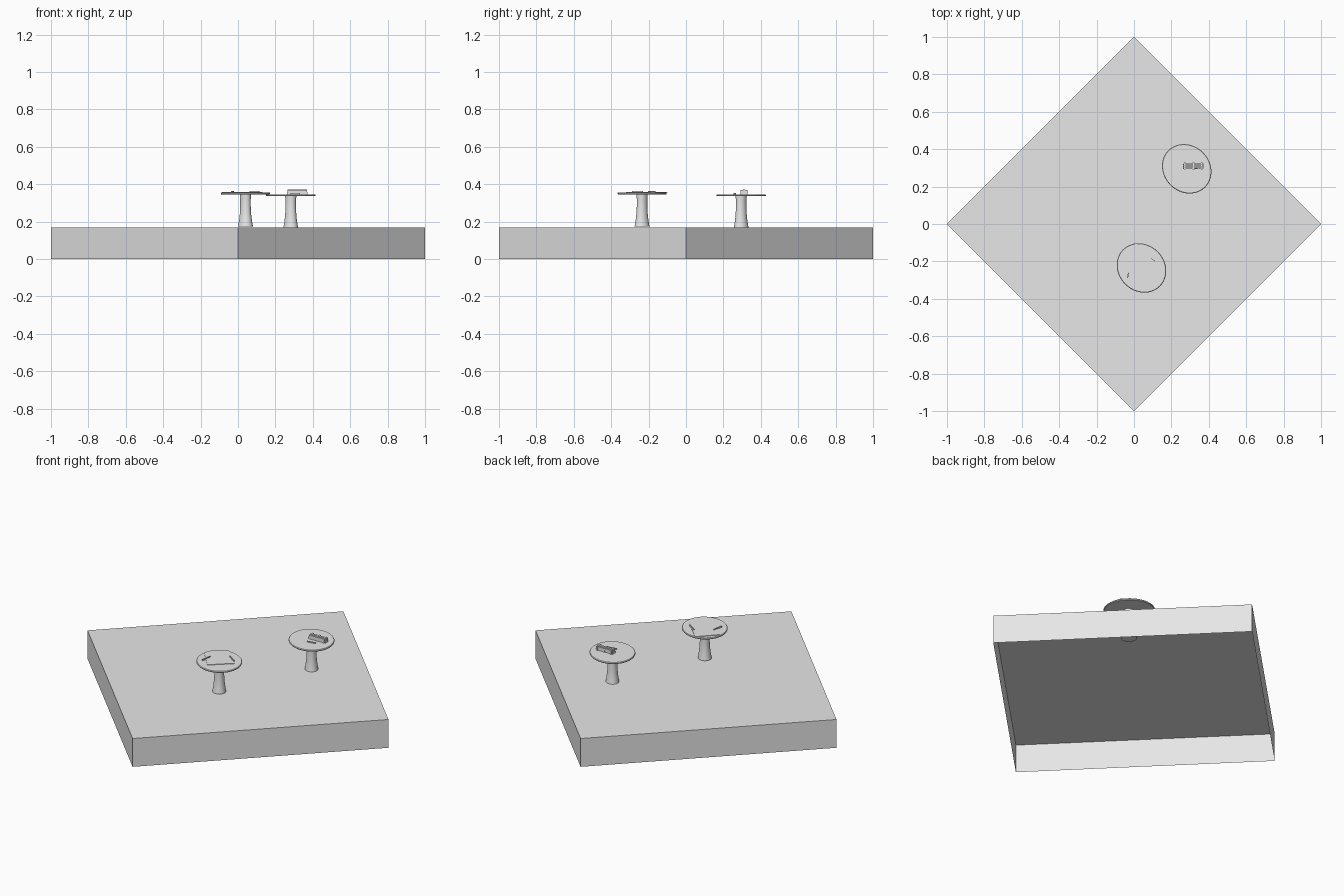
import bpy, bmesh, math
from mathutils import Vector, Matrix

cube = bpy.data.objects.get("Cube")
if cube:
    bpy.data.objects.remove(cube, do_unlink=True)

grey = bpy.data.materials.new("plain grey")
grey.use_nodes = True
GREY = (0.8, 0.8, 0.8, 1)
grey.diffuse_color = GREY
grey.node_tree.nodes["Principled BSDF"].inputs["Base Color"].default_value = GREY


def finish(bm, name, smooth=False):
    bmesh.ops.recalc_face_normals(bm, faces=bm.faces)
    mesh = bpy.data.meshes.new(name)
    bm.to_mesh(mesh)
    bm.free()
    mesh.materials.append(grey)
    obj = bpy.data.objects.new(name, mesh)
    bpy.context.collection.objects.link(obj)
    if smooth:
        bpy.ops.object.select_all(action="DESELECT")
        obj.select_set(True)
        bpy.context.view_layer.objects.active = obj
        bpy.ops.object.shade_smooth_by_angle(angle=math.radians(35))
    return obj


def lathe(name, profile, centre, sides=48):
    """Turn a (radius, height) profile, slightly stretched along one diagonal."""
    bm = bmesh.new()
    rings = []
    for radius, z in profile:
        ring = []
        for i in range(sides):
            a = math.tau * i / sides
            p = Vector((radius * 1.06 * math.cos(a), radius * 0.94 * math.sin(a), z))
            p = Matrix.Rotation(-math.pi / 4, 3, "Z") @ p
            ring.append(bm.verts.new(p + Vector(centre)))
        rings.append(ring)
    for low, high in zip(rings, rings[1:]):
        for i in range(sides):
            j = (i + 1) % sides
            bm.faces.new((low[i], low[j], high[j], high[i]))
    bm.faces.new(rings[0])
    bm.faces.new(rings[-1])
    return finish(bm, name, True)


def plate(name, corners, z, thick):
    bm = bmesh.new()
    face = bm.faces.new([bm.verts.new((x, y, z)) for x, y in corners])
    out = bmesh.ops.extrude_face_region(bm, geom=[face])
    top = [v for v in out["geom"] if isinstance(v, bmesh.types.BMVert)]
    bmesh.ops.translate(bm, verts=top, vec=(0, 0, thick))
    return finish(bm, name)


def bar(name, start, end, z, width, height):
    """Box laid along a line on a table top."""
    a, b = Vector(start), Vector(end)
    side = Vector((a.y - b.y, b.x - a.x)).normalized() * width / 2
    return plate(name, [a - side, b - side, b + side, a + side], z, height)


# Floor block: diamond seen from above, hollow underneath
SLAB = 0.17
bm = bmesh.new()
rim = [bm.verts.new((x, y, 0)) for x, y in ((1, 0), (0, 1), (-1, 0), (0, -1))]
lid = [bm.verts.new((v.co.x, v.co.y, SLAB)) for v in rim]
bm.faces.new(lid)
for i in range(4):
    j = (i + 1) % 4
    bm.faces.new((rim[i], rim[j], lid[j], lid[i]))
finish(bm, "floor_block")

# Two pedestal tables
TABLES = {"back_table": (0.282, 0.295, 0.164), "front_table": (0.04, -0.235, 0.174)}
STEM = [(0.04, 0), (0.038, 0.012), (0.034, 0.035), (0.03, 0.07),
        (0.028, 0.11), (0.028, 0.145), (0.03, 0.173)]
TOP = [(0.129, 0.172), (0.132, 0.175), (0.132, 0.179), (0.129, 0.182)]
for name, centre in TABLES.items():
    lathe(name + "_stem", STEM, centre)
    lathe(name + "_top", TOP, centre)

# Ribbed bundle and a pen on the back table
z = TABLES["back_table"][2] + 0.182
bar("bundle_base", (0.262, 0.308), (0.372, 0.31), z, 0.028, 0.012)
for k in range(3):
    y = 0.298 + 0.011 * k
    bar("bundle_rod", (0.264, y), (0.37, y + 0.002), z + 0.012, 0.007, 0.01 + 0.003 * (k % 2))
for x in (0.272, 0.318, 0.362):
    bar("bundle_band", (x, 0.292), (x, 0.328), z, 0.009, 0.024)
bar("pen", (0.28, 0.256), (0.332, 0.264), z, 0.006, 0.006)

# Open sheet with two raised folds on the front table
z = TABLES["front_table"][2] + 0.182
plate("sheet", [(0.01, -0.1), (-0.085, -0.2), (0.02, -0.32), (0.13, -0.22)], z, 0.003)
bar("sheet_fold", (0.062, -0.165), (0.113, -0.2), z, 0.005, 0.009)
bar("sheet_fold", (-0.025, -0.23), (-0.034, -0.288), z, 0.005, 0.009)
